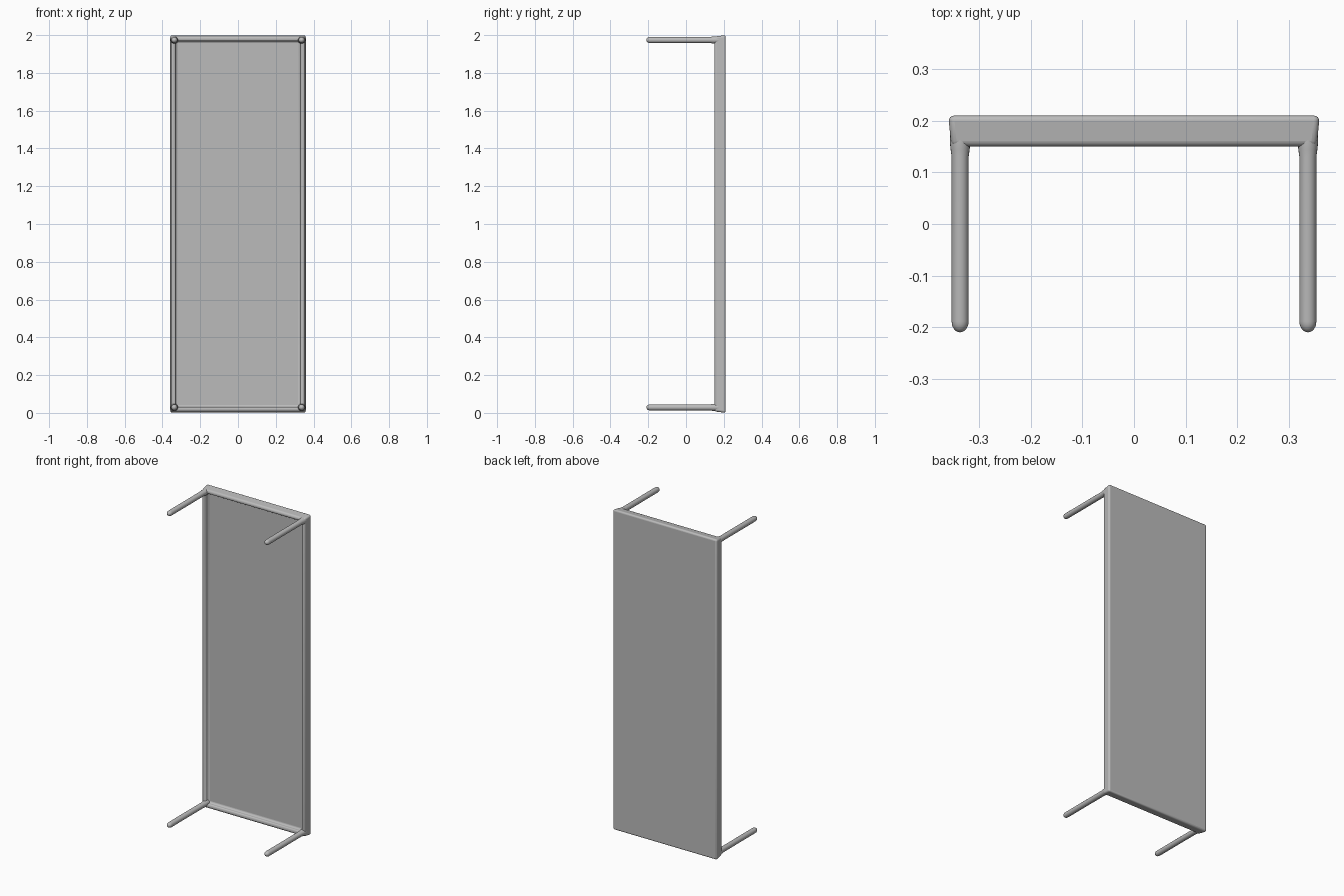
import bpy, bmesh, math
from mathutils import Matrix

cube = bpy.data.objects.get("Cube")
if cube:
    bpy.data.objects.remove(cube, do_unlink=True)

grey = bpy.data.materials.new("plain grey")
grey.use_nodes = True
COLOUR = (0.5, 0.5, 0.5, 1)
grey.diffuse_color = COLOUR
grey.node_tree.nodes["Principled BSDF"].inputs["Base Color"].default_value = COLOUR


def add_object(name, bm):
    bmesh.ops.recalc_face_normals(bm, faces=bm.faces)
    mesh = bpy.data.meshes.new(name)
    bm.to_mesh(mesh)
    bm.free()
    mesh.materials.append(grey)
    obj = bpy.data.objects.new(name, mesh)
    bpy.context.collection.objects.link(obj)
    bpy.ops.object.select_all(action='DESELECT')
    obj.select_set(True)
    bpy.context.view_layer.objects.active = obj
    return obj


def tapered_slab(name, back, front, y_back, y_front, radius, recess=None):
    """Rounded slab between two (half width, half height) rectangles."""
    bm = bmesh.new()
    bmesh.ops.create_cube(bm, size=2)
    for v in bm.verts:
        half, y = (front, y_front) if v.co.y < 0 else (back, y_back)
        v.co = (v.co.x * half[0], y, 1 + v.co.z * half[1])
    if recess:
        rim, depth = recess
        face = min(bm.faces, key=lambda f: f.calc_center_median().y)
        bmesh.ops.inset_region(bm, faces=[face], thickness=rim)
        # Sink the inset face, leaving a raised rim with upright inner walls
        walls = bmesh.ops.extrude_face_region(bm, geom=[face])
        verts = [g for g in walls["geom"] if isinstance(g, bmesh.types.BMVert)]
        bmesh.ops.translate(bm, verts=verts, vec=(0, depth, 0))
        if face.is_valid:
            bmesh.ops.delete(bm, geom=[face], context='FACES_ONLY')
    obj = add_object(name, bm)
    bevel = obj.modifiers.new("rounded edges", 'BEVEL')
    bevel.width = radius
    bevel.segments = 4
    bevel.limit_method = 'ANGLE'
    bevel.angle_limit = math.radians(40)
    bpy.ops.object.shade_smooth_by_angle(angle=math.radians(35))
    return obj


# Table top standing on edge, with a raised rail frame around its underside
tapered_slab("table_top", (0.36, 1.0), (0.354, 0.992),
             0.21, 0.15, 0.011, recess=(0.034, 0.028))


def leg(name, x, z, radius=0.0165, tip=-0.21, root=0.185):
    """Round leg along y with a domed tip and a flared root."""
    profile = [(radius * math.sin(a), tip + radius * 1.3 * (1 - math.cos(a)))
               for a in [math.pi / 2 * i / 6 for i in range(7)]]
    profile += [(radius, 0.13), (radius * 1.12, 0.145), (radius * 1.2, 0.158),
                (radius * 1.2, root), (0, root)]
    bm = bmesh.new()
    verts = [bm.verts.new((r, y, 0)) for r, y in profile]
    edges = [bm.edges.new(pair) for pair in zip(verts, verts[1:])]
    bmesh.ops.spin(bm, geom=verts + edges, cent=(0, 0, 0), axis=(0, 1, 0),
                   angle=math.tau, steps=20, use_duplicate=False)
    bmesh.ops.remove_doubles(bm, verts=bm.verts, dist=0.0001)
    bmesh.ops.transform(bm, matrix=Matrix.Translation((x, 0, z)), verts=bm.verts)
    add_object(name, bm)
    bpy.ops.object.shade_smooth_by_angle(angle=math.radians(35))


# Four legs, one at each corner of the frame
for side, x in (("left", 0.337), ("right", -0.337)):
    for level, z in (("lower", 0.029), ("upper", 1.974)):
        leg(f"{level}_{side}_leg", x, z)
